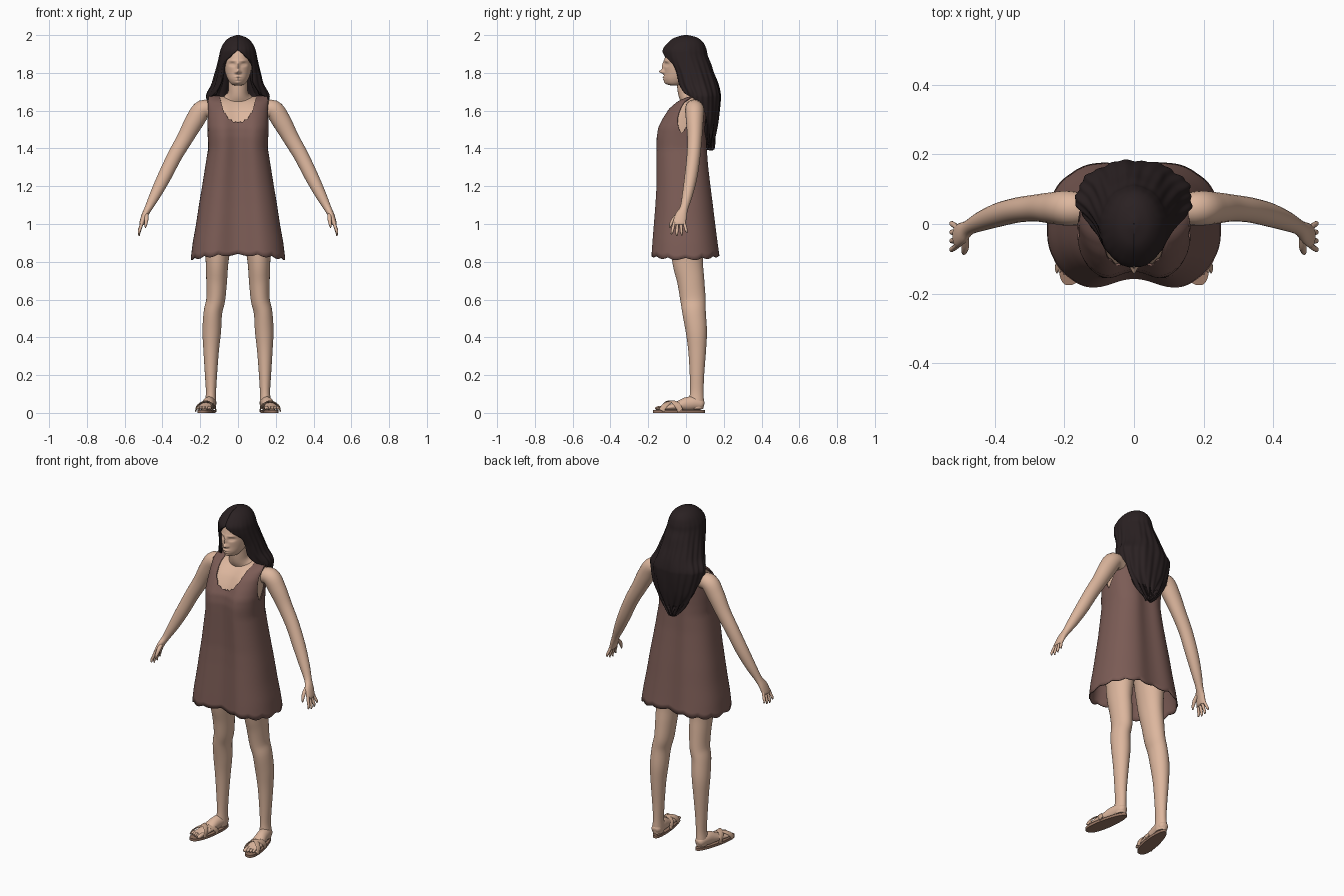
import bpy, bmesh
from math import sin, cos, pi, exp, radians, degrees, copysign
from mathutils import Vector

if "Cube" in bpy.data.objects:
    bpy.data.objects.remove(bpy.data.objects["Cube"], do_unlink=True)


def material(name, rgb):
    mat = bpy.data.materials.new(name)
    mat.use_nodes = True
    mat.diffuse_color = (*rgb, 1)
    mat.node_tree.nodes["Principled BSDF"].inputs["Base Color"].default_value = (*rgb, 1)
    return mat


SKIN = material("skin", (.72, .47, .34))
CLOTH = material("dress cloth", (.2, .107, .092))
HAIR = material("dark hair", (.023, .015, .016))
STRAP = material("sandal strap", (.62, .40, .28))
SOLE = material("sandal sole", (.31, .18, .125))


def spline(rows, steps):
    """Sample a smooth path through rows of values."""
    out = []
    for i in range(len(rows) - 1):
        quad = [rows[max(0, i - 1)], rows[i], rows[i + 1], rows[min(len(rows) - 1, i + 2)]]
        for s in range(steps):
            t = s / steps
            out.append([.5 * (2 * b + (c - a) * t + (2 * a - 5 * b + 4 * c - d) * t ** 2
                              + (3 * b - a - 3 * c + d) * t ** 3) for a, b, c, d in zip(*quad)])
    return out + [list(rows[-1])]


def look(table, key):
    """Interpolate a table whose first column is the key."""
    for low, high in zip(table, table[1:]):
        if key <= high[0]:
            t = max(0, (key - low[0]) / (high[0] - low[0]))
            return [a + (b - a) * t for a, b in zip(low[1:], high[1:])]
    return table[-1][1:]


def grid(name, rows, mat, wrap=True, caps=True, thick=0, angle=60):
    """Skin rows of points into one surface."""
    bm = bmesh.new()
    vs = [[bm.verts.new(p) for p in row] for row in rows]
    n = len(rows[0])
    for low, high in zip(vs, vs[1:]):
        for c in range(n if wrap else n - 1):
            d = (c + 1) % n
            bm.faces.new((low[c], low[d], high[d], high[c]))
    if caps:
        bm.faces.new(vs[0][::-1])
        bm.faces.new(vs[-1])
        bmesh.ops.recalc_face_normals(bm, faces=bm.faces)
    mesh = bpy.data.meshes.new(name)
    bm.to_mesh(mesh)
    bm.free()
    mesh.materials.append(mat)
    ob = bpy.data.objects.new(name, mesh)
    bpy.context.collection.objects.link(ob)
    if thick:
        mod = ob.modifiers.new("thickness", "SOLIDIFY")
        mod.thickness, mod.offset = thick, -1
    bpy.ops.object.select_all(action="DESELECT")
    bpy.context.view_layer.objects.active = ob
    ob.select_set(True)
    bpy.ops.object.shade_smooth_by_angle(angle=radians(angle))
    return ob


def tube(name, rows, mat, ref, steps=5, n=24, side=1):
    """Tapered limb; rows are x, y, z, radius along ref, radius across."""
    path = spline(rows, steps)
    pts = [Vector(p[:3]) for p in path]
    rings = []
    for i, p in enumerate(path):
        t = (pts[min(i + 1, len(pts) - 1)] - pts[max(i - 1, 0)]).normalized()
        u = (Vector(ref) - t * t.dot(Vector(ref))).normalized()
        w = t.cross(u)
        ring = [pts[i] + u * p[3] * cos(2 * pi * k / n) + w * p[4] * sin(2 * pi * k / n) for k in range(n)]
        rings.append([(side * v.x, v.y, v.z) for v in ring])
    return grid(name, rings, mat)


X, Y, Z = (1, 0, 0), (0, 1, 0), (0, 0, 1)

# Dress and torso: height, front, back, half width
FIGURE = [(.8, -.185, .182, .252), (.9, -.178, .168, .24), (1, -.17, .155, .222), (1.1, -.162, .143, .207),
          (1.2, -.156, .13, .19), (1.3, -.155, .118, .174), (1.4, -.155, .11, .158), (1.46, -.155, .107, .16),
          (1.51, -.147, .106, .163), (1.56, -.122, .106, .163), (1.61, -.09, .104, .163),
          (1.65, -.045, .088, .165), (1.67, 0, .07, .165), (1.68, .035, .05, .163)]
# Upper edge of the dress by angle from the front
EDGE = [(0, 1.535), (12, 1.55), (19, 1.57), (27, 1.61), (34, 1.68), (70, 1.68), (78, 1.56), (90, 1.48),
        (100, 1.54), (109, 1.68), (146, 1.68), (152, 1.64), (180, 1.62)]


def figure(a, z, inset=0):
    front, back, rx = look(FIGURE, z)
    c, s = cos(a), sin(a)
    away = min(a, 2 * pi - a)
    dip = .24 * exp(-(away / .35) ** 2) + .12 * exp(-((away - pi) / .3) ** 2)
    depth = max(.004, (back - front) / 2 - inset) * (1.14 if c > 0 else 1.08)
    y = (front + back) / 2 - depth * copysign(abs(c) ** .8, c) * (1 - dip)
    return ((rx - inset) * copysign(abs(s) ** .9, s), y, z)


def dress_column(a, rows=44):
    away = degrees(min(a, 2 * pi - a))
    low = .843 - .022 * sin(a) ** 2 - .012 * abs(sin(8 * a))
    high = look(EDGE, away)[0]
    if away < 30:
        high += .005 * sin(away * .7)
    return [figure(a, low + (high - low) * (1 - (1 - r / rows) ** 1.5)) for r in range(rows + 1)]


columns = [dress_column(2 * pi * k / 180) for k in range(180)]
grid("dress", list(zip(*columns)), CLOTH, caps=False, thick=.006)

torso = []
for k in range(46):
    z = 1 + k * .015
    inset = .012 + .15 * max(0, 1.45 - z)
    torso.append([figure(2 * pi * c / 72, z, inset) for c in range(72)])
grid("torso", torso, SKIN)

tube("neck", [(0, .035, 1.62, .06, .11), (0, .03, 1.66, .058, .085), (0, .015, 1.69, .056, .056),
              (0, .005, 1.73, .052, .05), (0, 0, 1.8, .052, .05)], SKIN, Y, n=40)

# Head with modelled face: height, centre y, half width, half depth
HEAD = [(1.733, -.055, .015, .02), (1.741, -.055, .036, .045), (1.765, -.04, .053, .075), (1.8, -.02, .067, .095),
        (1.84, -.01, .074, .106), (1.88, -.005, .075, .107), (1.93, 0, .068, .095), (1.965, 0, .045, .06),
        (1.982, 0, .005, .005)]
# Face relief: x, z, spread x, spread z, push
RELIEF = [(0, 1.835, .008, .025, -.012), (0, 1.806, .011, .01, -.026), (0, 1.778, .016, .005, -.008),
          (0, 1.765, .014, .005, -.007), (0, 1.748, .018, .01, -.008)]
for s in (-1, 1):
    RELIEF += [(s * .03, 1.845, .015, .009, .011), (s * .03, 1.844, .009, .004, -.005),
               (s * .028, 1.864, .018, .005, -.004), (s * .013, 1.802, .005, .005, -.007)]
head = []
for z, cy, rx, ry in spline(HEAD, 10):
    ring = []
    for k in range(96):
        a = 2 * pi * k / 96
        x, y = rx * sin(a), cy - ry * cos(a)
        if cos(a) > 0:
            y += sum(d * exp(-((x - u) / p) ** 2 - ((z - v) / q) ** 2) for u, v, p, q, d in RELIEF)
        ring.append((x, y, z))
    head.append(ring)
grid("head", head, SKIN)

# Long hair: height, centre y, half width, half depth, opening angle
LOCKS = [(1.41, .115, .02, .025, 112), (1.46, .095, .08, .06, 108), (1.53, .09, .128, .08, 104),
         (1.6, .083, .152, .096, 98), (1.66, .075, .165, .108, 76), (1.69, .07, .163, .112, 48),
         (1.74, .05, .137, .12, 42), (1.8, .03, .12, .117, 45), (1.85, .01, .108, .12, 45),
         (1.89, -.004, .1, .118, 23), (1.925, -.008, .092, .115, 0), (1.96, -.002, .074, .094, 0),
         (1.985, 0, .048, .063, 0), (1.998, 0, .015, .02, 0), (2, 0, .001, .001, 0)]
hair = []
for z, cy, rx, ry, gap in spline(LOCKS, 7):
    start = radians(max(.2, gap))
    ring = []
    for k in range(121):
        a = start + (2 * pi - 2 * start) * k / 120
        loose = min(1, max(0, (1.98 - z) * 5))
        wave = 1 + loose * (.022 * sin(9 * a + 9 * z) + .016 * sin(23 * a - 14 * z))
        drop = max(0, 1.56 - z) * .15 * sin(13 * a)
        ring.append((rx * wave * sin(a), cy - ry * wave * cos(a), z + drop))
    hair.append(ring)
grid("hair", hair, HAIR, wrap=False, caps=False, thick=.018)

ARM = [(.12, .04, 1.6, .04, .04), (.185, .045, 1.607, .05, .05), (.23, .046, 1.545, .046, .05),
       (.28, .046, 1.455, .039, .043), (.335, .04, 1.36, .036, .039), (.39, .026, 1.25, .034, .036),
       (.438, .008, 1.155, .028, .029), (.474, -.01, 1.085, .022, .02), (.494, -.026, 1.045, .031, .017),
       (.508, -.036, 1.005, .033, .014), (.51, -.037, .995, .026, .009)]
LEG = [(.1, .01, 1.03, .1, .088), (.11, .008, .82, .083, .062), (.113, .025, .7, .072, .055),
       (.118, .037, .6, .067, .05), (.133, .043, .53, .062, .049), (.139, .055, .43, .056, .049),
       (.142, .059, .33, .047, .041), (.143, .058, .2, .038, .032), (.143, .057, .11, .036, .027),
       (.145, .055, .05, .04, .03), (.145, .055, .02, .036, .028)]
# Foot: y, centre height, half height, half width
FOOT = [(.094, .042, .014, .014), (.08, .045, .029, .027), (.04, .05, .036, .032), (0, .046, .036, .033),
        (-.05, .036, .023, .037), (-.1, .028, .014, .039), (-.13, .025, .009, .034)]


def foot_x(y):
    return .14 + (.1 - y) * .17


def sole_outline(z):
    ring = []
    for k in range(48):
        a = 2 * pi * k / 48
        y = -.038 - .138 * cos(a)
        width = .041 + .007 * cos(a)
        ring.append((foot_x(y) + width * copysign(abs(sin(a)) ** .8, sin(a)), y, z))
    return ring


for label, s in (("left", 1), ("right", -1)):
    tube(label + "_arm", ARM, SKIN, Y, side=s)
    # Fingers fan from the palm, thumb points forward
    for i, length in enumerate((.054, .064, .06, .046)):
        y = -.06 + i * .016
        fan = (i - 1.5) * .006
        tube(f"{label}_finger_{i + 1}", [(.506, y, 1.015, .008, .009), (.517, y + fan, 1.0 - length * .4, .008, .008),
             (.524, y + fan * 1.5, 1.0 - length * .75, .007, .007), (.522, y + fan * 2, 1.0 - length, .003, .003)],
             SKIN, Y, steps=4, n=10, side=s)
    tube(label + "_thumb", [(.485, -.04, 1.05, .012, .012), (.485, -.065, 1.025, .011, .011),
                            (.488, -.08, 1.0, .008, .008), (.49, -.086, .98, .003, .003)],
         SKIN, Y, steps=4, n=10, side=s)

    tube(label + "_leg", LEG, SKIN, Y, n=32, side=s)
    tube(label + "_foot", [(foot_x(y), y, z, h, w) for y, z, h, w in FOOT], SKIN, Z, side=s)
    for i in range(5):
        x, tip = foot_x(-.13) - .03 + i * .015, -.163 + i * .006
        r = .011 if i == 0 else .008
        tube(f"{label}_toe_{i + 1}", [(x, -.11, .027, r, r), (x + .003, tip + .015, .025, r, r),
             (x + .005, tip, .022, r * .4, r * .4)], SKIN, Z, steps=4, n=10, side=s)

    # Sandal: flat sole and two crossing bands
    sole = [[(s * x, y, z) for x, y, z in sole_outline(h)] for h in (0, .015)]
    grid(label + "_sandal_sole", sole, SOLE, angle=40)
    for i, (outer, inner, rise) in enumerate(((-.13, -.025, .046), (-.03, -.125, .05))):
        band = []
        for k in range(9):
            a = pi * k / 8
            y = outer + (inner - outer) * k / 8
            band.append((foot_x(y) + .044 * cos(a), y, .012 + rise * sin(a) ** .8, .015, .004))
        tube(f"{label}_sandal_band_{i + 1}", band, STRAP, Y, steps=3, n=12, side=s)
